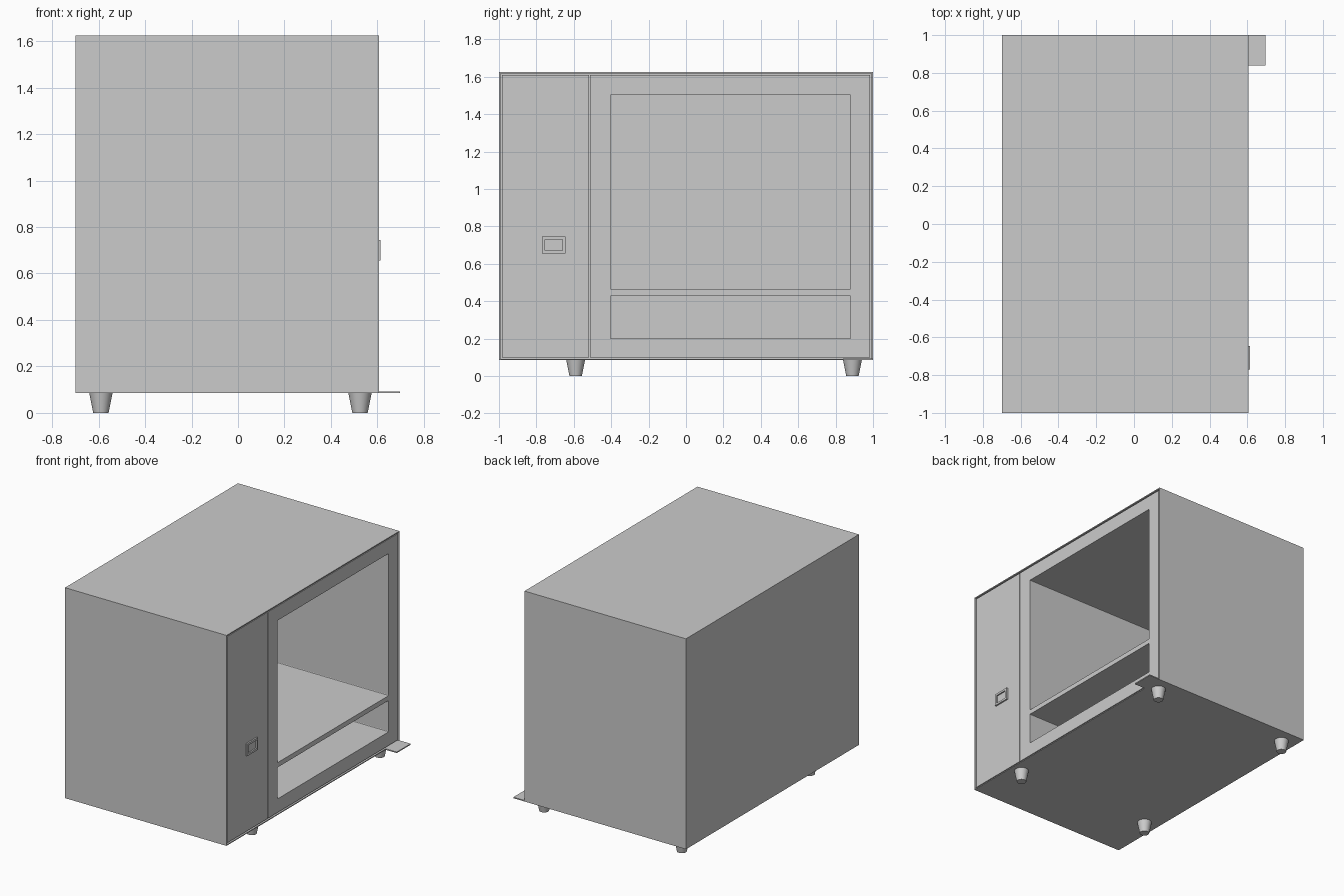
import bpy
import bmesh
from mathutils import Vector

cube = bpy.data.objects.get("Cube")
if cube:
    bpy.data.objects.remove(cube, do_unlink=True)

GREY = (0.6, 0.6, 0.6, 1.0)
metal = bpy.data.materials.new("plain_grey")
metal.use_nodes = True
metal.diffuse_color = GREY
metal.node_tree.nodes["Principled BSDF"].inputs["Base Color"].default_value = GREY


def finish(bm, name):
    mesh = bpy.data.meshes.new(name)
    bm.to_mesh(mesh)
    bm.free()
    mesh.materials.append(metal)
    obj = bpy.data.objects.new(name, mesh)
    bpy.context.collection.objects.link(obj)
    return obj


def box(name, low, high, corner=0.0, open_side=False):
    """Box between two corners; optional rounded corners along x, optional open +x side."""
    low, high = Vector(low), Vector(high)
    bm = bmesh.new()
    bmesh.ops.create_cube(bm, size=1)
    bmesh.ops.scale(bm, vec=high - low, verts=bm.verts)
    bmesh.ops.translate(bm, vec=(low + high) / 2, verts=bm.verts)
    if corner:
        along_x = [e for e in bm.edges
                   if abs(e.verts[0].co.x - e.verts[1].co.x) > 1e-4]
        bmesh.ops.bevel(bm, geom=along_x, offset=corner, segments=2,
                        profile=0.5, affect='EDGES')
    if open_side:
        bm.normal_update()
        bmesh.ops.delete(bm, geom=[f for f in bm.faces if f.normal.x > 0.9],
                         context='FACES')
    return finish(bm, name)


def apply_modifier(obj, mod):
    bpy.context.view_layer.objects.active = obj
    bpy.ops.object.modifier_apply(modifier=mod.name)


def cut(obj, cutter):
    mod = obj.modifiers.new("cut", 'BOOLEAN')
    mod.operation = 'DIFFERENCE'
    mod.solver = 'EXACT'
    mod.object = cutter
    apply_modifier(obj, mod)
    bpy.data.objects.remove(cutter, do_unlink=True)


# Thin outer housing, open on the door side
BASE, TOP, SIDE = 0.085, 1.625, 0.607
housing = box("housing", (-0.7, -1, BASE), (SIDE, 1, TOP), open_side=True)
wall = housing.modifiers.new("wall", 'SOLIDIFY')
wall.thickness = 0.01
wall.offset = -1
apply_modifier(housing, wall)

# Inner body with the oven chamber and the lower compartment
FACE = SIDE - 0.004
body = box("chamber_body", (-0.685, -0.512, 0.1), (FACE, 0.985, 1.61))
for low_z, high_z in ((0.465, 1.505), (0.2, 0.43)):
    cut(body, box("opening_cutter", (-0.64, -0.405, low_z), (1, 0.88, high_z),
                  corner=0.006))

# Control compartment with its framed switch
box("control_panel", (-0.685, -0.985, 0.1), (FACE, -0.518, 1.61))
switch = box("switch_frame", (0.59, -0.77, 0.655), (0.614, -0.645, 0.745))
cut(switch, box("switch_cutter", (0.604, -0.755, 0.67), (1, -0.66, 0.73)))

# Hinge plate at the lower rear corner
box("hinge_plate", (0.59, 0.84, BASE), (0.697, 1, BASE + 0.008))

# Four tapered feet
for x, side in ((-0.59, "right"), (0.525, "left")):
    for y, end in ((-0.59, "front"), (0.89, "rear")):
        bm = bmesh.new()
        bmesh.ops.create_cone(bm, cap_ends=True, segments=32, radius1=0.033,
                              radius2=0.05, depth=BASE)
        bmesh.ops.translate(bm, vec=(x, y, BASE / 2), verts=bm.verts)
        foot = finish(bm, f"{end}_{side}_foot")
        bpy.ops.object.select_all(action='DESELECT')
        foot.select_set(True)
        bpy.context.view_layer.objects.active = foot
        bpy.ops.object.shade_smooth_by_angle()
